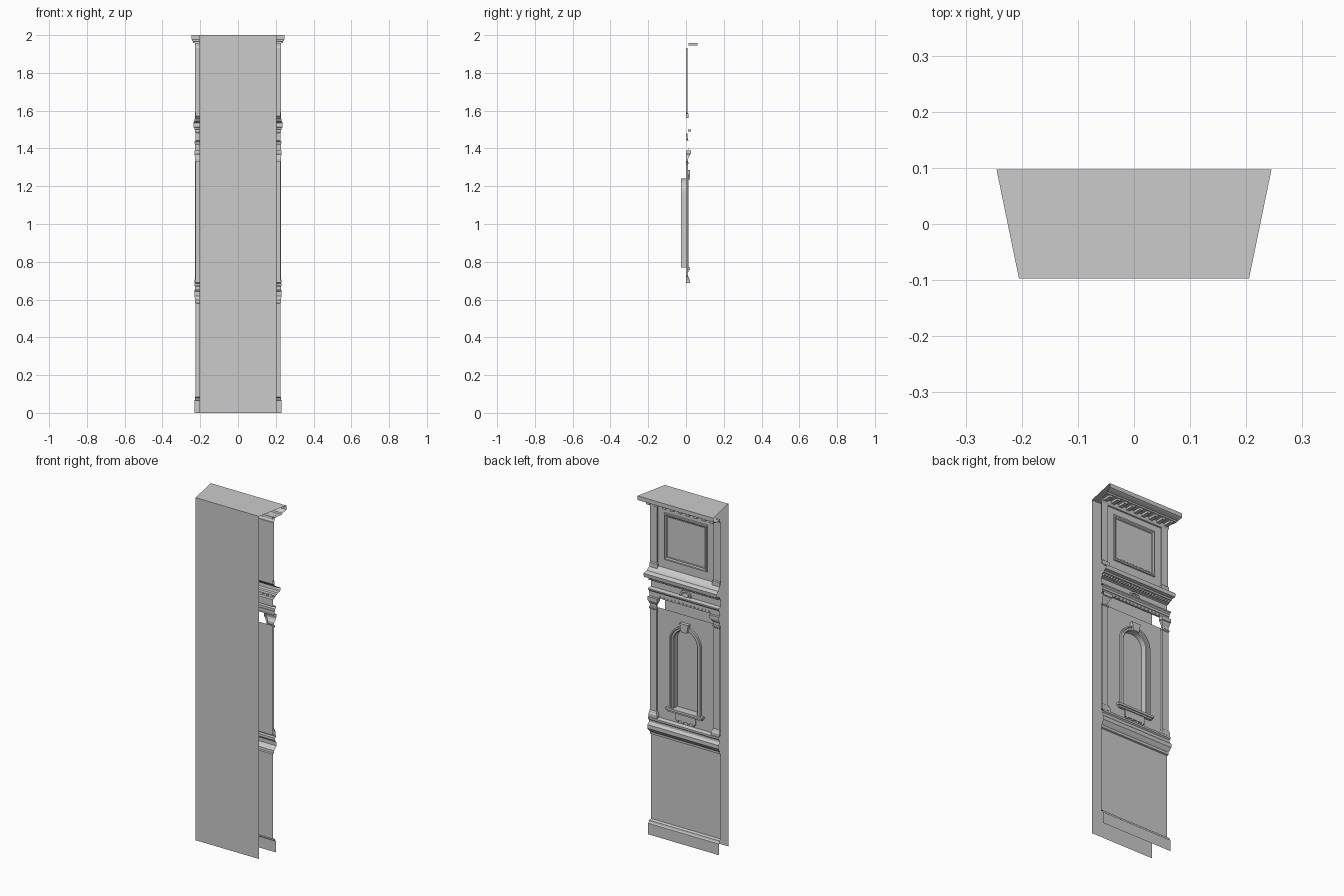
import bpy, bmesh, math

if "Cube" in bpy.data.objects:
    bpy.data.objects.remove(bpy.data.objects["Cube"])


def mitre(y):
    # half width of the wedge-shaped bay at depth y
    return 0.225 + 0.206 * y


def make(name, verts, faces):
    bm = bmesh.new()
    vs = [bm.verts.new(v) for v in verts]
    for f in faces:
        bm.faces.new([vs[i] for i in f])
    bmesh.ops.remove_doubles(bm, verts=bm.verts, dist=1e-5)
    bmesh.ops.recalc_face_normals(bm, faces=bm.faces)
    me = bpy.data.meshes.new(name)
    bm.to_mesh(me)
    bm.free()
    ob = bpy.data.objects.new(name, me)
    bpy.context.collection.objects.link(ob)
    return ob


def loft(name, rows, closed=False):
    # quads between consecutive rows of points
    n = len(rows[0])
    verts = [p for r in rows for p in r]
    faces = []
    for i in range(len(rows) - 1):
        for j in range(n if closed else n - 1):
            k = (j + 1) % n
            faces.append((i * n + j, i * n + k, (i + 1) * n + k, (i + 1) * n + j))
    return make(name, verts, faces)


def moulding(name, profile):
    # full-width strip with mitred open ends, profile is (y, z)
    return loft(name, [[(-mitre(y), y, z), (mitre(y), y, z)] for y, z in profile])


def pilaster(name, profile, x0, y0):
    # edge pilaster whose inner side returns to the wall
    for s, side in ((1, "right"), (-1, "left")):
        rows = []
        for y, z in profile:
            xi = x0 - (max(y, y0) - y0)
            rows.append([(s * xi, 0, z), (s * xi, y, z), (s * mitre(y), y, z)])
        loft(name + "_" + side, rows)


def prism(name, outline, y0, y1):
    # extruded (x, z) outline with a front face
    n = len(outline)
    verts = [(x, y, z) for y in (y0, y1) for x, z in outline]
    faces = [(i, (i + 1) % n, n + (i + 1) % n, n + i) for i in range(n)]
    faces.append(tuple(range(n, 2 * n)))
    return make(name, verts, faces)


def block(name, x0, x1, z0, z1, y0, y1):
    return prism(name, [(x0, z0), (x1, z0), (x1, z1), (x0, z1)], y0, y1)


def row_of_blocks(name, count, span, width, z0, z1, y0, y1):
    for i in range(count):
        c = -span + 2 * span * i / (count - 1)
        block(f"{name}_{i + 1}", c - width / 2, c + width / 2, z0, z1, y0, y1)


# plain sheet on the front and the top cover
F = 0.097
loft("plain_sheet", [[(-0.205, -F, 0), (0.205, -F, 0)], [(-0.205, -F, 2), (0.205, -F, 2)]])

# plinth and lower wall
moulding("plinth", [(.022, 0), (.022, .065), (.017, .07), (.015, .08), (0, .085)])
moulding("lower_wall", [(0, .085), (0, .58)])

# dado rail
moulding("dado_rail", [(0, .58), (.008, .583), (.009, .597), (.018, .608), (.027, .62),
                       (.027, .642), (.02, .65), (.016, .656), (.016, .668),
                       (.023, .674), (.023, .685), (0, .69)])

# middle wall with an arched opening
R, SPRING, SILL, TOP = 0.075, 1.165, 0.77, 1.33
SEG = 20


def arch_path(r):
    arc = [(r * math.cos(math.pi * i / SEG), SPRING + r * math.sin(math.pi * i / SEG))
           for i in range(SEG + 1)]
    return [(r, SILL)] + arc + [(-r, SILL)]


curve = arch_path(R)[1:-1]
loft("wall_above_arch", [[(x, 0, z) for x, z in curve], [(x, 0, TOP) for x, z in curve]])
for s, side in ((1, "right"), (-1, "left")):
    loft("wall_beside_arch_" + side, [[(s * R, 0, z), (s * mitre(0), 0, z)]
                                      for z in (SILL, SPRING, TOP)])
moulding("wall_below_arch", [(0, .69), (0, SILL)])

# niche back and swept arch surround
make("niche_back", [(x, -.027, z) for x, z in arch_path(R)],
     [tuple(range(SEG + 3))])
loft("niche_floor", [[(-R, -.027, SILL), (R, -.027, SILL)], [(-R, 0, SILL), (R, 0, SILL)]])
surround = [(.075, -.027), (.075, .005), (.079, .008), (.089, .008),
            (.092, .013), (.1, .013), (.1, 0)]
loft("arch_surround", [[(x, y, z) for x, z in arch_path(r)] for r, y in surround])
prism("keystone", [(-.019, 1.236), (.019, 1.236), (.028, 1.285), (-.028, 1.285)], 0, .02)

# sill and apron with small pegs
block("sill", -.118, .118, .757, .77, 0, .02)
block("sill_bed", -.11, .11, .747, .757, 0, .014)
block("apron", -.066, .066, .708, .747, 0, .008)
row_of_blocks("apron_peg", 4, .052, .012, .698, .708, 0, .007)

# middle pilasters with base and capital in one profile
pilaster("middle_pilaster", [(.02, .688), (.02, .705), (.016, .712), (.014, .72), (.01, .724),
                             (.01, 1.315), (.014, 1.319), (.014, 1.326), (.01, 1.33),
                             (.01, 1.345), (.017, 1.356), (.022, 1.368), (.026, 1.37),
                             (.026, 1.39), (0, 1.39)], .184, .01)

# entablature
moulding("entablature", [(0, 1.39), (.012, 1.39), (.012, 1.408), (.016, 1.408), (.016, 1.422),
                         (.024, 1.43), (.024, 1.437), (0, 1.441), (0, 1.482), (.01, 1.486),
                         (.013, 1.5), (.03, 1.502), (.034, 1.51), (.052, 1.513), (.055, 1.535),
                         (.045, 1.54), (.03, 1.543), (.022, 1.555), (.012, 1.56), (0, 1.572)])
row_of_blocks("dentil", 26, .218, .009, 1.489, 1.501, .01, .027)
row_of_blocks("small_peg", 14, .16, .007, 1.395, 1.402, .012, .016)

# half-round medallion on the frieze
def half_ring(r, y):
    return [(r * math.cos(math.pi * i / 12), y, 1.442 + r * math.sin(math.pi * i / 12))
            for i in range(13)]


loft("medallion_ring", [half_ring(r, y) for r, y in
                        ((.036, 0), (.036, .009), (.026, .009), (.026, 0))])
loft("medallion_boss", [half_ring(r, y) for r, y in
                        ((.018, 0), (.016, .006), (.01, .01), (.001, .012))])

# upper wall, pilasters and framed panel
moulding("upper_wall", [(0, 1.572), (0, 1.932)])
pilaster("upper_pilaster", [(.012, 1.56), (.012, 1.585), (.007, 1.59), (.007, 1.932)], .182, .007)
rings = []
for inset, y in ((0, 0), (.002, .007), (.01, .007), (.016, .002), (.02, .002), (.022, 0)):
    a, b, t = .14 - inset, 1.62 + inset, 1.895 - inset
    rings.append([(-a, y, b), (a, y, b), (a, y, t), (-a, y, t)])
loft("panel_frame", rings, closed=True)

# crown cornice with brackets, closing on the top cover
moulding("crown_cornice", [(0, 1.93), (.006, 1.932), (.012, 1.942), (.013, 1.957), (.064, 1.958),
                           (.068, 1.965), (.08, 1.968), (.09, 1.972), (F, 1.976),
                           (F, 2), (-F, 2)])
row_of_blocks("bracket", 9, .205, .022, 1.945, 1.958, .012, .06)
